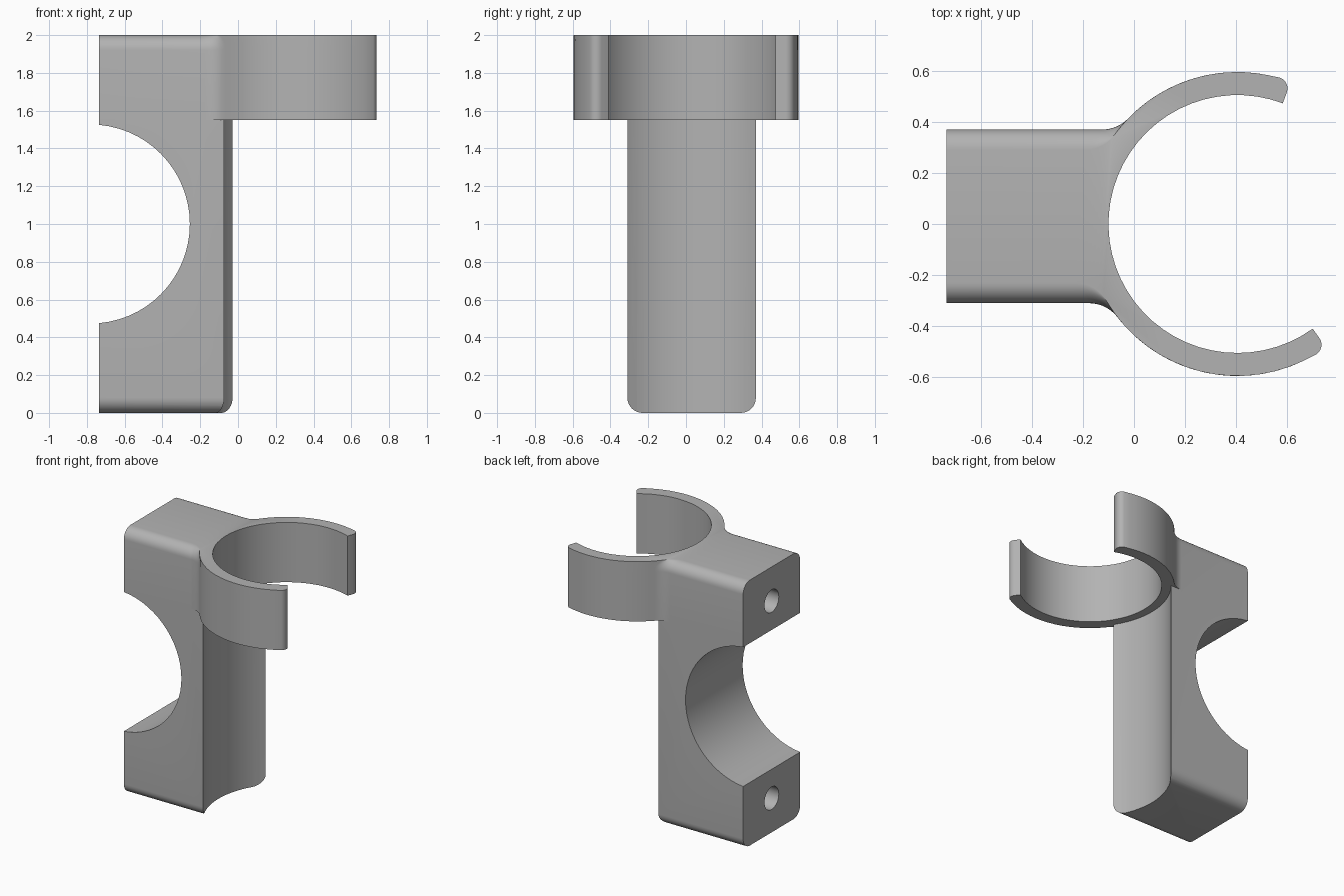
import bpy, bmesh
from math import sin, cos, pi, sqrt, atan2, radians

if "Cube" in bpy.data.objects:
    bpy.data.objects.remove(bpy.data.objects["Cube"])

# Main dimensions
BACK_X, FRONT_Y, REAR_Y = -0.735, -0.31, 0.37
HEIGHT, HEAD_Z, ROUND = 2.0, 1.55, 0.08
RING_X, INNER, OUTER = 0.405, 0.505, 0.595
FILLET, TIP_ROUND = 0.14, 0.045
MID_Y = (FRONT_Y + REAR_Y) / 2

grey = bpy.data.materials.new("plain_grey")
grey.use_nodes = True
grey.diffuse_color = (0.45, 0.45, 0.45, 1)
grey.node_tree.nodes["Principled BSDF"].inputs["Base Color"].default_value = grey.diffuse_color


def arc(cx, cy, r, a, b, n):
    """Points on an arc from angle a to angle b."""
    return [(cx + r * cos(a + (b - a) * i / n), cy + r * sin(a + (b - a) * i / n))
            for i in range(n + 1)]


def loft(name, sections):
    """Closed solid through matching loops of 3D points."""
    bm = bmesh.new()
    loops = [[bm.verts.new(p) for p in s] for s in sections]
    for a, b in zip(loops, loops[1:]):
        for i in range(len(a)):
            j = (i + 1) % len(a)
            bm.faces.new((a[i], a[j], b[j], b[i]))
    bm.faces.new(loops[0][::-1])
    bm.faces.new(loops[-1])
    bmesh.ops.recalc_face_normals(bm, faces=bm.faces)
    mesh = bpy.data.meshes.new(name)
    bm.to_mesh(mesh)
    bm.free()
    mesh.materials.append(grey)
    obj = bpy.data.objects.new(name, mesh)
    bpy.context.collection.objects.link(obj)
    return obj


def cylinder(name, r, depth, loc, rot, n=64):
    bpy.ops.mesh.primitive_cylinder_add(vertices=n, radius=r, depth=depth,
                                        location=loc, rotation=rot)
    obj = bpy.context.object
    obj.name = name
    obj.data.materials.append(grey)
    return obj


def combine(target, other, operation):
    """Apply a boolean and remove the helper."""
    mod = target.modifiers.new(operation.lower(), "BOOLEAN")
    mod.operation, mod.solver, mod.object = operation, "EXACT", other
    bpy.context.view_layer.objects.active = target
    bpy.ops.object.modifier_apply(modifier=mod.name)
    bpy.data.objects.remove(other)


def arm(w, tip):
    """Plan of one side: block side, fillet, outer ring and rounded tip."""
    cy = w + FILLET
    cx = RING_X - sqrt((OUTER + FILLET) ** 2 - cy ** 2)
    phi = atan2(cy, cx - RING_X)
    pts = [(BACK_X, w)]
    pts += arc(cx, cy, FILLET, -pi / 2, phi - pi, 8)
    end = tip + TIP_ROUND / (OUTER - TIP_ROUND)
    pts += arc(RING_X, 0, OUTER, phi, end, 16)[1:-1]
    rc = OUTER - TIP_ROUND
    px = RING_X + rc * cos(tip) - TIP_ROUND * sin(tip)
    py = rc * sin(tip) + TIP_ROUND * cos(tip)
    return pts + arc(px, py, TIP_ROUND, tip, tip - pi / 2, 6)


# Head: block, fillets and open ring, narrowing at the rounded top edges
front_tip, rear_tip = radians(54.3), radians(69.4)
levels = [(HEAD_Z, 0)] + [(HEIGHT - ROUND + ROUND * sin(a), ROUND * (1 - cos(a)))
                          for a in [i * pi / 16 for i in range(9)]]
sections = []
for z, inset in levels:
    front = [(x, -y) for x, y in arm(-FRONT_Y - inset, front_tip)]
    inner = arc(RING_X, 0, INNER, 2 * pi - front_tip, rear_tip, 40)
    rear = arm(REAR_Y - inset, rear_tip)[::-1]
    sections.append([(x, y, z) for x, y in front + inner + rear])
head = loft("ring_head", sections)

# Leg: block with rounded bottom edges
outline = ([(REAR_Y, HEAD_Z), (FRONT_Y, HEAD_Z)]
           + arc(FRONT_Y + ROUND, ROUND, ROUND, pi, 1.5 * pi, 8)
           + arc(REAR_Y - ROUND, ROUND, ROUND, 1.5 * pi, 2 * pi, 8))
body = loft("clamp_bracket", [[(x, y, z) for y, z in outline] for x in (BACK_X, 0.03)])

# Concave front of the leg and the half-round clamp seat behind
combine(body, cylinder("front_cutter", 0.57, 4, (RING_X, 0, 1), (0, 0, 0), 80), "DIFFERENCE")
combine(body, cylinder("seat_cutter", 0.527, 2, (-0.782, 0, 1), (pi / 2, 0, 0)), "DIFFERENCE")
combine(body, head, "UNION")

# Blind screw holes
for z in (0.257, 1.743):
    hole = cylinder("hole_cutter", 0.085, 0.8, (BACK_X, MID_Y, z), (0, pi / 2, 0), 32)
    combine(body, hole, "DIFFERENCE")

bpy.ops.object.select_all(action="DESELECT")
body.select_set(True)
bpy.context.view_layer.objects.active = body
bpy.ops.object.shade_smooth_by_angle(angle=radians(30))
